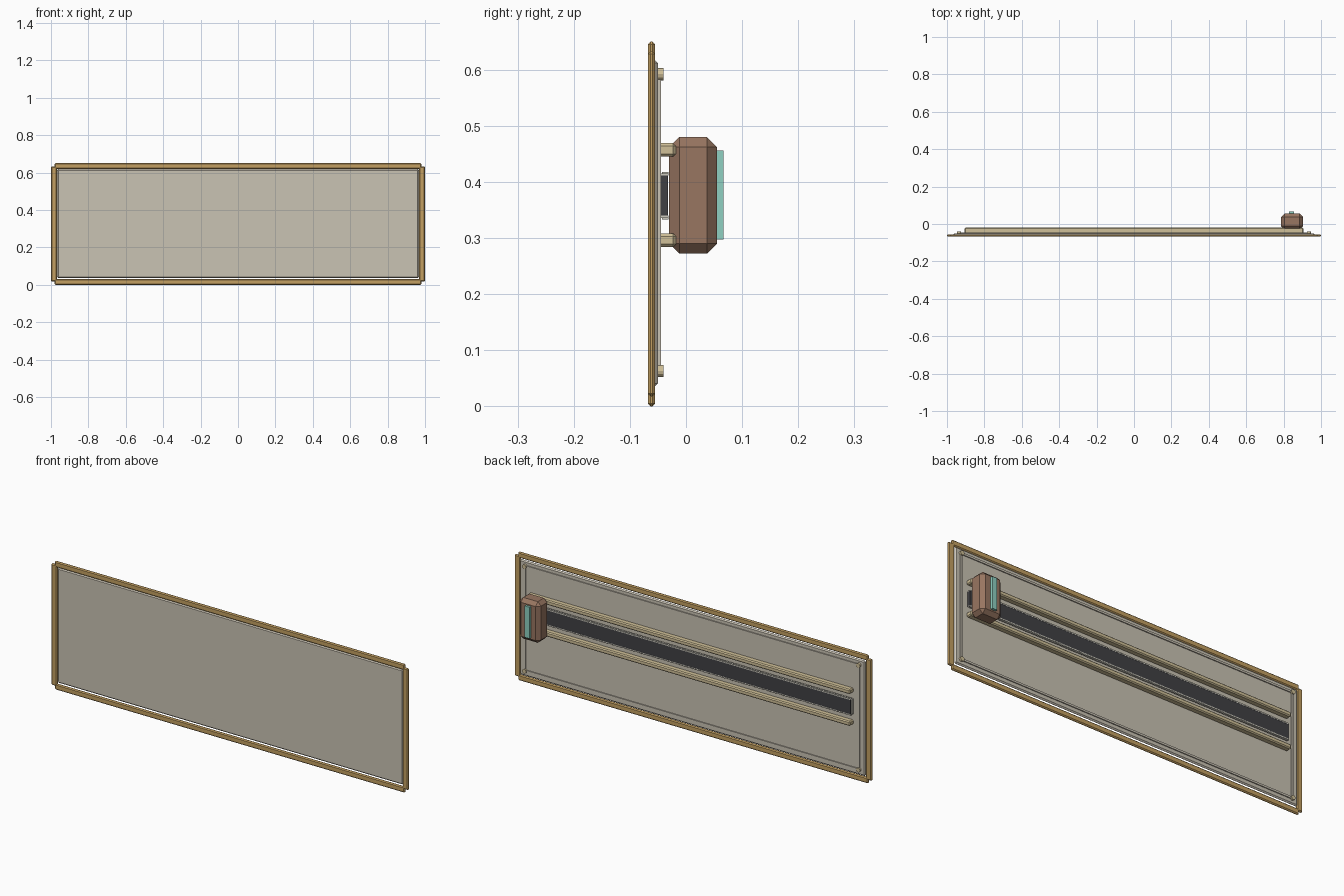
import bpy

cube = bpy.data.objects.get("Cube")
if cube:
    bpy.data.objects.remove(cube, do_unlink=True)


def linear(c):
    c /= 255
    return c / 12.92 if c <= 0.04045 else ((c + 0.055) / 1.055) ** 2.4


def material(name, *rgb):
    m = bpy.data.materials.new(name)
    m.use_nodes = True
    colour = [linear(c) for c in rgb] + [1]
    m.diffuse_color = colour
    m.node_tree.nodes["Principled BSDF"].inputs["Base Color"].default_value = colour
    return m


wood = material("golden wood", 196, 160, 98)
canvas = material("warm grey panel", 202, 195, 180)
cream = material("cream", 208, 192, 152)
brown = material("brown casing", 152, 118, 97)
teal = material("teal", 142, 208, 193)
dark = material("dark belt", 64, 64, 68)
pale = material("pale trim", 205, 202, 190)


def box(name, x, y, z, mat, bevel=0.0):
    """Box from (min, max) ranges on each axis, with flat chamfers."""
    bpy.ops.mesh.primitive_cube_add(size=1)
    o = bpy.context.object
    o.name = name
    o.location = [(a + b) / 2 for a, b in (x, y, z)]
    o.scale = [b - a for a, b in (x, y, z)]
    bpy.ops.object.transform_apply(location=False, rotation=False, scale=True)
    o.data.materials.append(mat)
    if bevel:
        mod = o.modifiers.new("Chamfer", "BEVEL")
        mod.width = bevel
        mod.segments = 1
    return o


# Panel and its frame; the upright bars overlap the level ones at the corners
box("panel", (-0.967, 0.967), (-0.063, -0.05), (0.035, 0.618), canvas, 0.006)
for side, z in (("bottom", 0.0), ("top", 0.62)):
    box(side + "_frame", (-0.98, 0.98), (-0.068, -0.055), (z, z + 0.03), wood, 0.005)
for side, x in (("right", -1.0), ("left", 0.967)):
    box(side + "_frame", (x, x + 0.033), (-0.068, -0.055), (0.018, 0.633), wood, 0.005)

# Thin battens on the back with a bolt at each corner
for side, z in (("bottom", 0.063), ("top", 0.592)):
    box(side + "_batten", (-0.935, 0.935), (-0.051, -0.045), (z - 0.005, z + 0.005), canvas)
for side, x in (("right", -0.935), ("left", 0.935)):
    box(side + "_batten", (x - 0.005, x + 0.005), (-0.051, -0.045), (0.063, 0.592), canvas)
    for level, z in (("bottom", 0.063), ("top", 0.592)):
        bpy.ops.mesh.primitive_cylinder_add(
            vertices=12, radius=0.011, depth=0.011,
            location=(x, -0.0455, z), rotation=(1.5708, 0, 0))
        bolt = bpy.context.object
        bolt.name = f"{level}_{side}_bolt"
        bolt.data.materials.append(cream)

# Two long rails
for side, z in (("lower", 0.296), ("upper", 0.457)):
    box(side + "_rail", (-0.905, 0.905), (-0.05, -0.018), (z - 0.012, z + 0.012), cream, 0.005)

# Dark belt between pale edges with fine teeth
box("belt", (-0.9, 0.9), (-0.05, -0.032), (0.34, 0.411), dark)
box("belt_end", (-0.905, -0.899), (-0.05, -0.032), (0.336, 0.415), pale, 0.002)
for side, z, outer in (("lower", 0.336, 0.333), ("upper", 0.411, 0.415)):
    box(side + "_belt_edge", (-0.9, 0.9), (-0.046, -0.031), (z, z + 0.004), pale)
    tooth = box(side + "_belt_teeth", (-0.9, -0.89), (-0.043, -0.031),
                (outer, outer + 0.003), pale)
    rows = tooth.modifiers.new("Row", "ARRAY")
    rows.count = 120
    rows.use_relative_offset = False
    rows.use_constant_offset = True
    rows.constant_offset_displace = (0.015, 0, 0)

# Sliding carriage with a teal grip
box("carriage", (0.786, 0.904), (-0.03, 0.055), (0.272, 0.48), brown, 0.018)
box("grip", (0.829, 0.856), (0.05, 0.067), (0.297, 0.456), teal)
